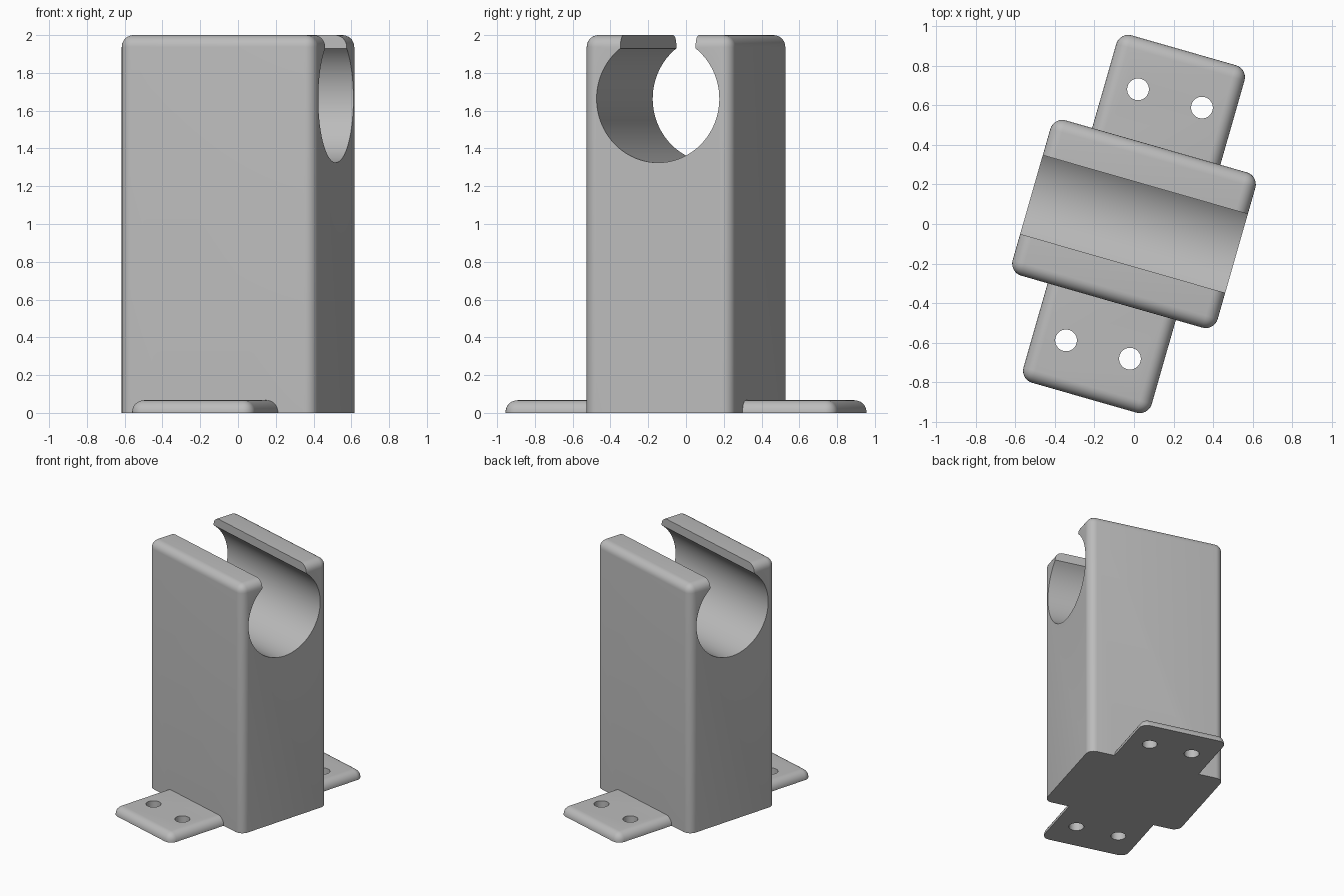
import bpy, bmesh, math
from mathutils import Matrix, Vector

cube = bpy.data.objects.get("Cube")
if cube:
    bpy.data.objects.remove(cube, do_unlink=True)

# Main dimensions (half sizes for the plan)
HALF_LEN, HALF_WID, HEIGHT = 0.539, 0.408, 2.0
FLANGE_HALF, FLANGE_REACH, FLANGE_T = 0.337, 0.913, 0.067
FILLET = 0.063
BORE_Z, BORE_R, SLOT_HALF = 1.663, 0.338, 0.207
HOLE_X, HOLE_Y, HOLE_R = 0.168, 0.66, 0.055
TURN = Matrix.Rotation(math.radians(-16), 4, 'Z')

grey = bpy.data.materials.new("plain grey")
grey.use_nodes = True
COLOUR = (0.5, 0.5, 0.5, 1)
grey.diffuse_color = COLOUR
grey.node_tree.nodes["Principled BSDF"].inputs["Base Color"].default_value = COLOUR


def make_object(name, bm):
    bmesh.ops.recalc_face_normals(bm, faces=bm.faces)
    bm.transform(TURN)
    mesh = bpy.data.meshes.new(name)
    bm.to_mesh(mesh)
    bm.free()
    mesh.materials.append(grey)
    obj = bpy.data.objects.new(name, mesh)
    bpy.context.collection.objects.link(obj)
    return obj


# Upright block, scored where the flanges meet it
bm = bmesh.new()
bmesh.ops.create_cube(bm, size=1)
bm.transform(Matrix.Translation((0, 0, HEIGHT / 2))
             @ Matrix.Diagonal((2 * HALF_LEN, 2 * HALF_WID, HEIGHT, 1)))
for point, normal in (((FLANGE_HALF, 0, 0), (1, 0, 0)),
                      ((-FLANGE_HALF, 0, 0), (1, 0, 0)),
                      ((0, 0, FLANGE_T), (0, 0, 1))):
    bmesh.ops.bisect_plane(bm, geom=bm.verts[:] + bm.edges[:] + bm.faces[:],
                           plane_co=point, plane_no=normal)

# Mounting flanges pulled out of the front and back
for side in (-1, 1):
    bm.normal_update()
    pads = [f for f in bm.faces if f.normal.y * side > 0.9
            and f.calc_center_median().z < FLANGE_T
            and abs(f.calc_center_median().x) < 0.01]
    out = bmesh.ops.extrude_face_region(bm, geom=pads)
    moved = [v for v in out["geom"] if isinstance(v, bmesh.types.BMVert)]
    bmesh.ops.translate(bm, verts=moved,
                        vec=(0, side * (FLANGE_REACH - HALF_WID), 0))
bmesh.ops.recalc_face_normals(bm, faces=bm.faces)
bmesh.ops.dissolve_limit(bm, angle_limit=0.01, verts=bm.verts, edges=bm.edges)

# Round every edge except the flat underside
edges = [e for e in bm.edges if max(v.co.z for v in e.verts) > 0.01]
bmesh.ops.bevel(bm, geom=edges, offset=FILLET, segments=7, profile=0.5,
                affect='EDGES', clamp_overlap=False)
bracket = make_object("clip_bracket", bm)

# Keyhole-shaped bore with an open slot at the top
bm = bmesh.new()
start = math.acos(SLOT_HALF / BORE_R)
sweep = math.pi + 2 * start
STEPS = 64
profile = [(SLOT_HALF, HEIGHT + 0.2)]
for i in range(STEPS + 1):
    a = start - sweep * i / STEPS
    profile.append((BORE_R * math.cos(a), BORE_Z + BORE_R * math.sin(a)))
profile.append((-SLOT_HALF, HEIGHT + 0.2))
face = bm.faces.new([bm.verts.new((-1, y, z)) for y, z in profile])
out = bmesh.ops.extrude_face_region(bm, geom=[face], use_keep_orig=True)
bmesh.ops.translate(bm, vec=(2, 0, 0),
                    verts=[v for v in out["geom"] if isinstance(v, bmesh.types.BMVert)])

# Screw holes
for x in (-HOLE_X, HOLE_X):
    for y in (-HOLE_Y, HOLE_Y):
        bmesh.ops.create_cone(bm, cap_ends=True, segments=32, radius1=HOLE_R,
                              radius2=HOLE_R, depth=0.4,
                              matrix=Matrix.Translation(Vector((x, y, 0))))
cutter = make_object("bore_and_hole_cutter", bm)
cutter.hide_render = True

# Cut, then remove the cutter
cut = bracket.modifiers.new("cut", 'BOOLEAN')
cut.operation = 'DIFFERENCE'
cut.solver = 'EXACT'
cut.object = cutter
bpy.ops.object.select_all(action='DESELECT')
bracket.select_set(True)
bpy.context.view_layer.objects.active = bracket
bpy.ops.object.modifier_apply(modifier=cut.name)
bpy.data.objects.remove(cutter, do_unlink=True)
bpy.ops.object.shade_smooth_by_angle(angle=math.radians(30))
